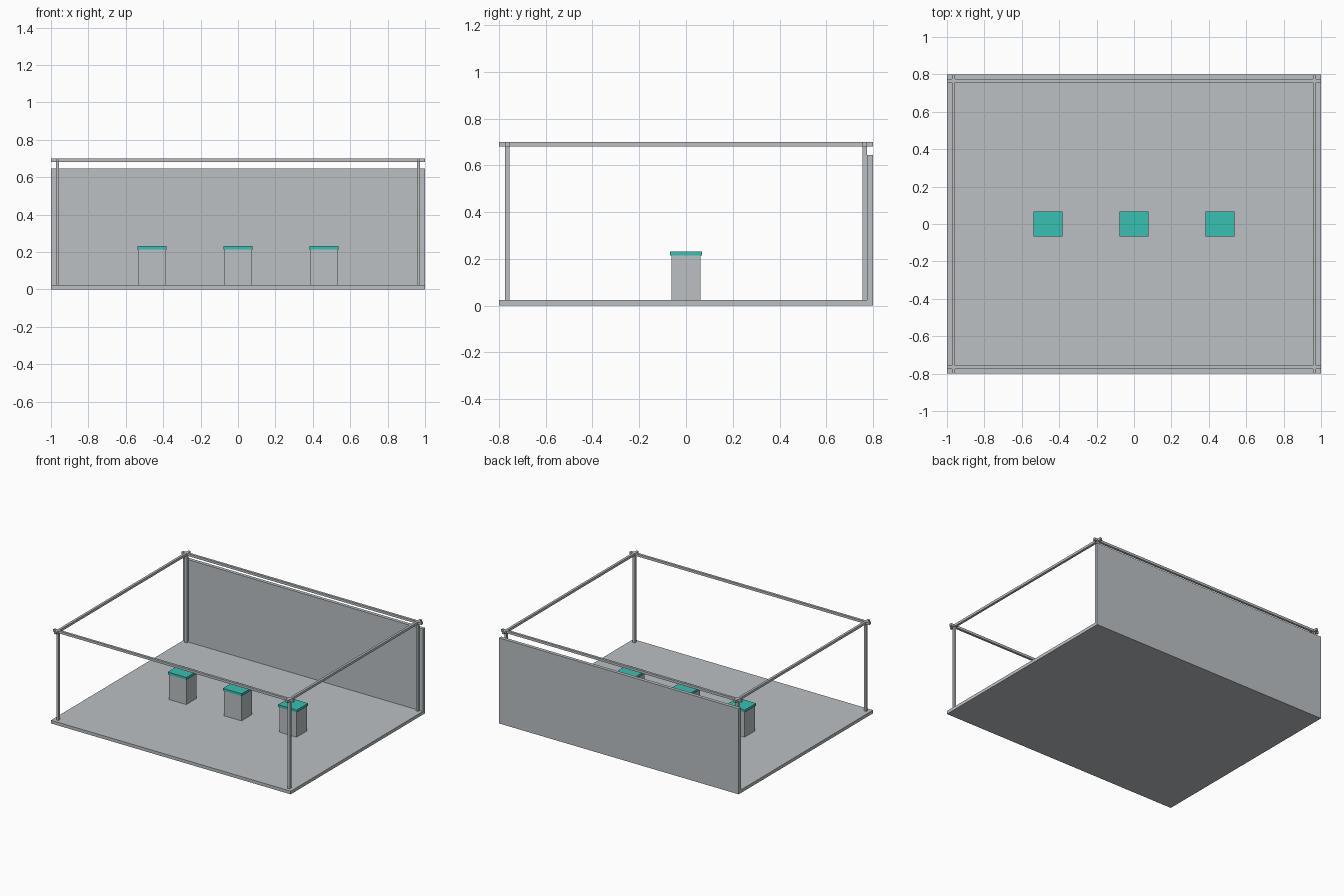
import bpy

cube = bpy.data.objects.get("Cube")
if cube:
    bpy.data.objects.remove(cube, do_unlink=True)


def material(name, color):
    mat = bpy.data.materials.new(name)
    mat.use_nodes = True
    mat.diffuse_color = color
    mat.node_tree.nodes["Principled BSDF"].inputs["Base Color"].default_value = color
    return mat


GREY = material("light grey", (0.50, 0.53, 0.55, 1))
TEAL = material("teal", (0.04, 0.53, 0.44, 1))


def box(name, low, high, mat):
    """Box spanning two opposite corners."""
    centre = [(a + b) / 2 for a, b in zip(low, high)]
    bpy.ops.mesh.primitive_cube_add(size=1, location=centre)
    obj = bpy.context.object
    obj.name = name
    obj.scale = [b - a for a, b in zip(low, high)]
    bpy.ops.object.transform_apply(location=False, rotation=False, scale=True)
    obj.data.materials.append(mat)
    return obj


HALF_X, HALF_Y = 1.0, 0.8
FLOOR, TOP = 0.024, 0.70
POST_X, POST_Y, R = 0.965, 0.765, 0.009

# Floor and back wall
box("floor", (-HALF_X, -HALF_Y, 0), (HALF_X, HALF_Y, FLOOR), GREY)
box("back_wall", (-HALF_X, 0.774, FLOOR), (HALF_X, HALF_Y, 0.645), GREY)

# Corner posts
for side, sx in (("right", -1), ("left", 1)):
    for end, sy in (("front", -1), ("back", 1)):
        x, y = sx * POST_X, sy * POST_Y
        box(f"{end}_{side}_post", (x - R, y - R, FLOOR), (x + R, y + R, TOP - R), GREY)

# Top rails, crossing at the corners and running out to the floor edge
for name, s in (("front", -1), ("back", 1)):
    y = s * POST_Y
    box(f"{name}_rail", (-HALF_X, y - R, TOP - 2 * R), (HALF_X, y + R, TOP), GREY)
for name, s in (("right", -1), ("left", 1)):
    x = s * POST_X
    box(f"{name}_rail", (x - R, -HALF_Y, TOP - 2 * R), (x + R, HALF_Y, TOP), GREY)

# Row of display stands with overhanging tops
for name, x in (("right", -0.46), ("middle", 0), ("left", 0.46)):
    box(f"{name}_stand", (x - 0.072, -0.062, FLOOR), (x + 0.072, 0.062, 0.214), GREY)
    box(f"{name}_stand_top", (x - 0.078, -0.068, 0.214), (x + 0.078, 0.068, 0.232), TEAL)
